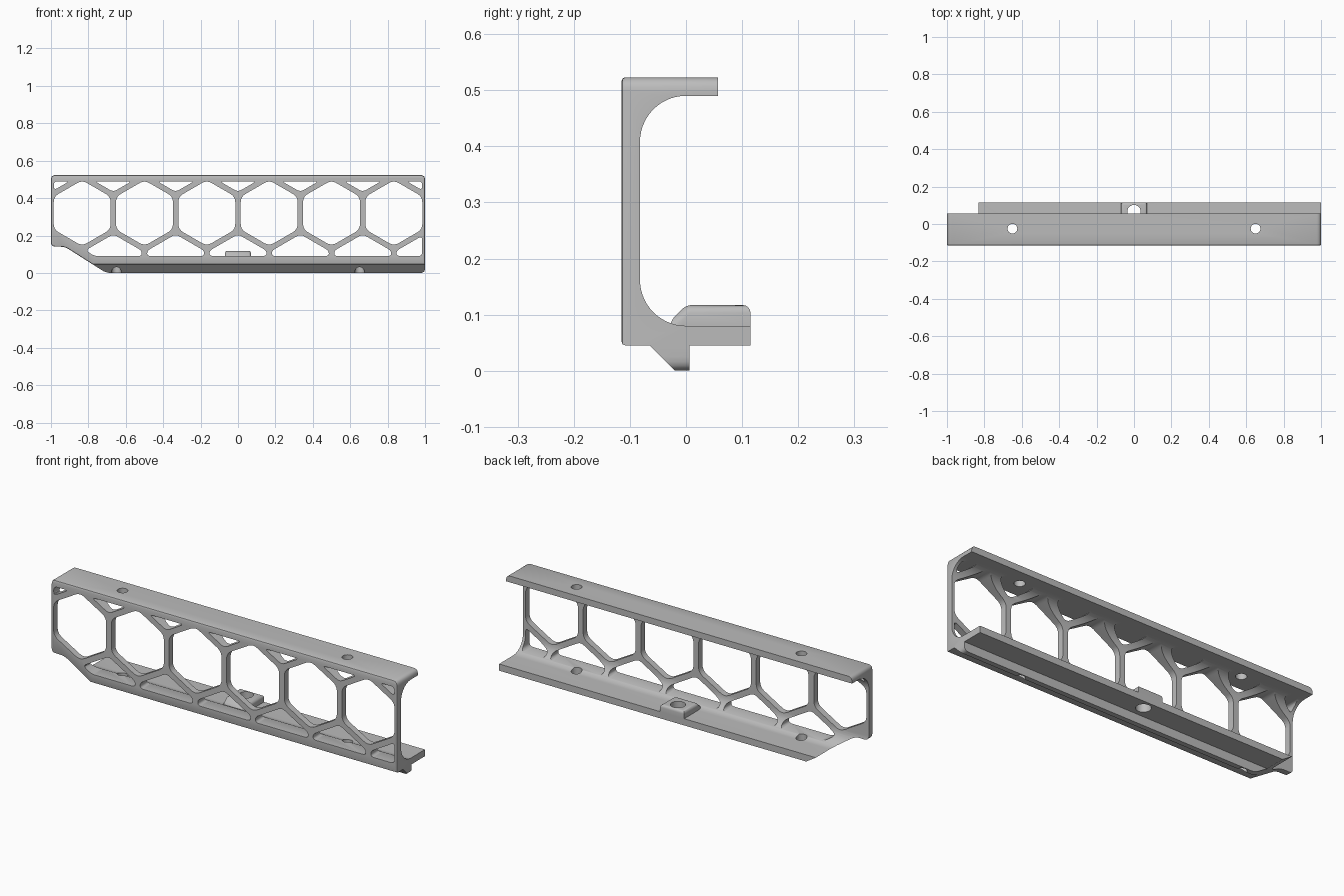
import bpy, bmesh, math
from mathutils import Vector

if "Cube" in bpy.data.objects:
    bpy.data.objects.remove(bpy.data.objects["Cube"], do_unlink=True)

grey = bpy.data.materials.new("light grey")
grey.use_nodes = True
GREY = (0.5, 0.5, 0.5, 1)
grey.diffuse_color = GREY
grey.node_tree.nodes["Principled BSDF"].inputs["Base Color"].default_value = GREY


def arc(cu, cv, r, a0, a1, n=14):
    return [(cu + r * math.cos(math.radians(a0 + (a1 - a0) * i / n)),
             cv + r * math.sin(math.radians(a0 + (a1 - a0) * i / n))) for i in range(n + 1)]


def rounded(points, reach, steps=5):
    """Replace each corner of a polygon with a small curve."""
    out = []
    pts = [Vector(p) for p in points]
    for i, p in enumerate(pts):
        a, b = pts[i - 1] - p, pts[(i + 1) % len(pts)] - p
        start = p + a.normalized() * min(reach, a.length * 0.45)
        end = p + b.normalized() * min(reach, b.length * 0.45)
        for k in range(steps + 1):
            t = k / steps
            out.append(start * (1 - t) ** 2 + p * 2 * t * (1 - t) + end * t * t)
    return out


def clip(points, nx, nz, limit):
    """Keep the part of a polygon where nx*x + nz*z >= limit."""
    out = []
    for i, q in enumerate(points):
        p = points[i - 1]
        dp = p[0] * nx + p[1] * nz - limit
        dq = q[0] * nx + q[1] * nz - limit
        if dp * dq < 0:
            t = dp / (dp - dq)
            out.append((p[0] + (q[0] - p[0]) * t, p[1] + (q[1] - p[1]) * t))
        if dq >= 0:
            out.append(q)
    return out


def prisms(name, outlines, axis, lo, hi):
    """Extrude flat outlines along an axis into one object."""
    place = {"x": lambda u, v, d: (d, u, v),
             "y": lambda u, v, d: (u, d, v),
             "z": lambda u, v, d: (u, v, d)}[axis]
    bm = bmesh.new()
    for outline in outlines:
        ends = [[bm.verts.new(place(u, v, d)) for u, v in outline] for d in (lo, hi)]
        n = len(outline)
        for end in ends:
            bm.faces.new(end)
        for i in range(n):
            j = (i + 1) % n
            bm.faces.new((ends[0][i], ends[0][j], ends[1][j], ends[1][i]))
    bmesh.ops.recalc_face_normals(bm, faces=bm.faces)
    mesh = bpy.data.meshes.new(name)
    bm.to_mesh(mesh)
    bm.free()
    mesh.materials.append(grey)
    obj = bpy.data.objects.new(name, mesh)
    bpy.context.collection.objects.link(obj)
    return obj


def combine(target, tool, operation):
    mod = target.modifiers.new("combine", "BOOLEAN")
    mod.operation = operation
    mod.solver = "EXACT"
    mod.object = tool
    bpy.context.view_layer.objects.active = target
    bpy.ops.object.modifier_apply(modifier=mod.name)
    bpy.data.objects.remove(tool, do_unlink=True)


def soften(obj, test, width, segments):
    """Bevel the sharp edges whose two ends both pass the test."""
    bm = bmesh.new()
    bm.from_mesh(obj.data)
    edges = [e for e in bm.edges if all(test(v.co) for v in e.verts)
             and e.calc_face_angle(0) > 0.1]
    bmesh.ops.bevel(bm, geom=edges, offset=width, segments=segments,
                    profile=0.5, affect="EDGES", clamp_overlap=True)
    bm.to_mesh(obj.data)
    bm.free()


# Channel section: wall, top lip, lower shelf and keel
TOP, FRONT = 0.523, -0.115
section = [(FRONT, 0.045), (FRONT, 0.56), (0.057, 0.56), (0.057, 0.49)]
section += arc(0, 0.408, 0.082, 90, 180)
section += arc(0, 0.162, 0.082, 180, 270)
section += [(0.115, 0.08), (0.115, 0.045), (0.006, 0.045), (0.006, -0.02),
            (0, -0.02), (-0.065, 0.045)]
frame = prisms("channel_frame", [section], "x", -1.1, 1.1)

# Side outline with the sloped lower corner
outline = [(-1, 0.14), (-0.925, 0.14), (-0.705, 0), (1, 0), (1, TOP), (-1, TOP)]
combine(frame, prisms("outline_tool", [rounded(outline, 0.025)], "y", -0.3, 0.3), "INTERSECT")
soften(frame, lambda p: abs(p.y - FRONT) < 1e-4, 0.007, 2)

# Honeycomb openings, trimmed by the borders of the wall
PITCH, MID = 1 / 3, 0.32
RADIUS = 0.1755
ROW = PITCH * math.sqrt(3) / 2


def hexagon(x, z):
    return [(x + RADIUS * math.cos(math.radians(30 + 60 * i)),
             z + RADIUS * math.sin(math.radians(30 + 60 * i))) for i in range(6)]


openings = [rounded(hexagon((i - 2.5) * PITCH, MID), 0.03) for i in range(6)]
for row in (-1, 1):
    for i in range(7):
        if row == -1 and i == 0:
            continue
        shape = hexagon((i - 3) * PITCH, MID + row * ROW)
        for nx, nz, limit in ((0, 1, 0.09), (0, -1, -0.49), (1, 0, -0.985),
                              (-1, 0, -0.985), (0.537, 0.844, -0.336)):
            shape = clip(shape, nx, nz, limit)
        openings.append(rounded(shape, 0.022))
combine(frame, prisms("honeycomb_tool", openings, "y", -0.3, 0.3), "DIFFERENCE")

# Raised boss on the shelf
boss_side = [(-0.03, 0.06), (-0.03, 0.087), (0, 0.117), (0.115, 0.117), (0.115, 0.06)]
boss = prisms("boss", [boss_side], "x", -0.07, 0.07)
soften(boss, lambda p: p.z > 0.08, 0.014, 4)
combine(frame, boss, "UNION")

# Screw holes through lip and shelf, recesses under the lip, and the boss hole
screws = [arc(x, -0.025, 0.026, 0, 345, 23) for x in (-0.65, 0.65)]
recesses = [arc(x, -0.025, 0.05, 0, 345, 23) for x in (-0.65, 0.65)]
combine(frame, prisms("recess_tool", recesses, "z", 0.4, 0.488), "DIFFERENCE")
combine(frame, prisms("screw_tool", screws, "z", -0.1, 0.7), "DIFFERENCE")
combine(frame, prisms("boss_hole_tool", [arc(0, 0.066, 0.036, 0, 345, 23)], "z", -0.1, 0.2),
        "DIFFERENCE")

bpy.ops.object.select_all(action="DESELECT")
frame.select_set(True)
bpy.context.view_layer.objects.active = frame
bpy.ops.object.shade_smooth_by_angle(angle=math.radians(30))
